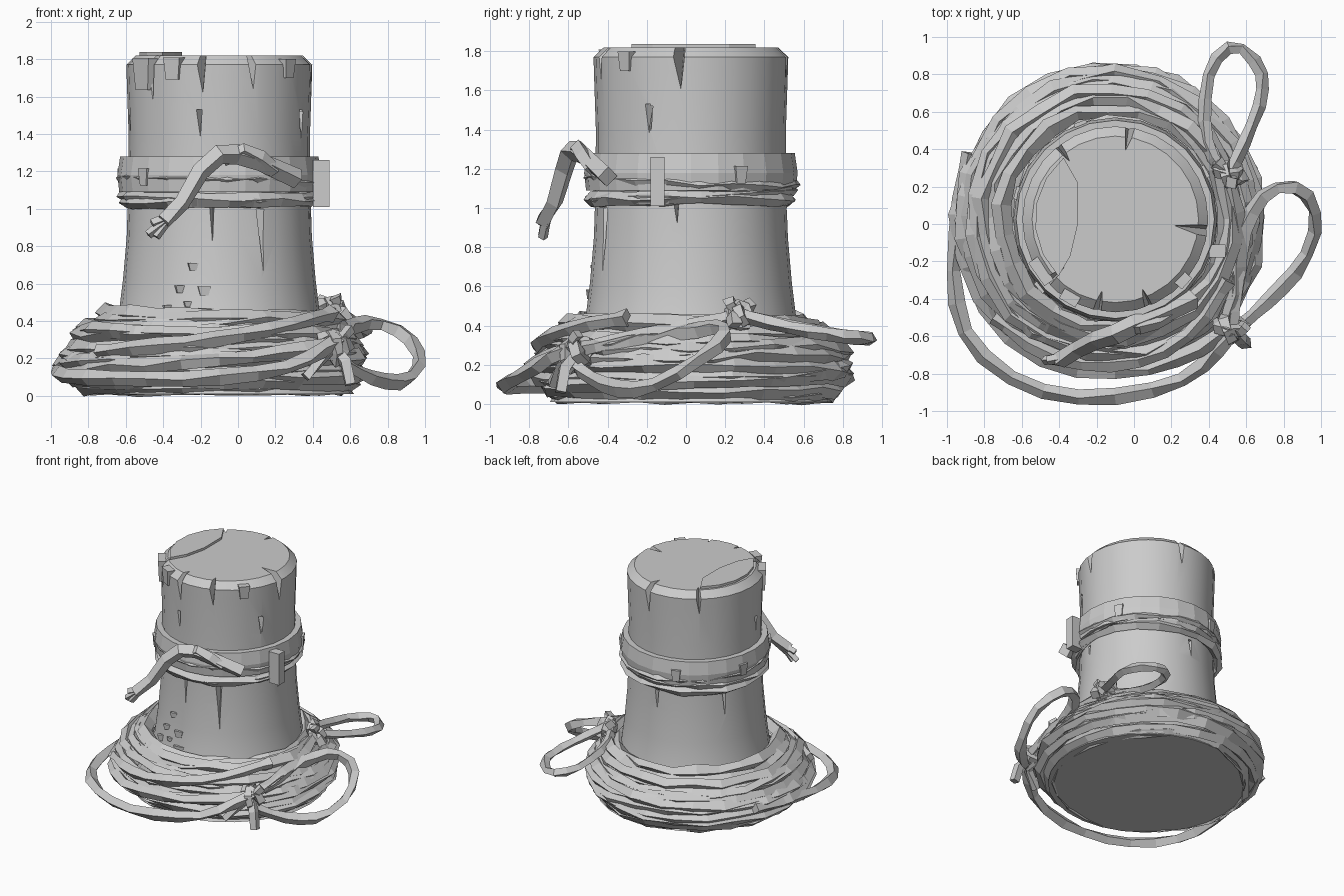
import bpy, bmesh, random
from math import sin, cos, pi, radians
from mathutils import Vector, Matrix

if "Cube" in bpy.data.objects:
    bpy.data.objects.remove(bpy.data.objects["Cube"])

random.seed(7)
CX, CY = -0.10, 0.025          # post axis
link = bpy.context.scene.collection.objects.link


def finish(name, bm):
    bmesh.ops.recalc_face_normals(bm, faces=bm.faces)
    me = bpy.data.meshes.new(name)
    bm.to_mesh(me)
    bm.free()
    ob = bpy.data.objects.new(name, me)
    link(ob)
    return ob


def lathe(name, profile, n, closed=False):
    bm = bmesh.new()
    rings = [[bm.verts.new((CX + r * cos(2 * pi * i / n), CY + r * sin(2 * pi * i / n), z))
              for i in range(n)] for r, z in profile]
    pairs = list(zip(rings, rings[1:])) + ([(rings[-1], rings[0])] if closed else [])
    for a, b in pairs:
        for i in range(n):
            bm.faces.new((a[i], a[(i + 1) % n], b[(i + 1) % n], b[i]))
    if not closed:
        bm.faces.new(rings[0])
        bm.faces.new(rings[-1])
    return finish(name, bm)


def rope(name, pts, rad=0.04, cyclic=False, smooth=0, jitter=0.25):
    """Four-sided rope along points, flat shaded and slightly twisted."""
    pts = [Vector(p) for p in pts]
    for _ in range(smooth):      # corner cutting
        out = [] if cyclic else [pts[0]]
        for a, b in zip(pts, pts[1:] + (pts[:1] if cyclic else [])):
            out += [a.lerp(b, .25), a.lerp(b, .75)]
        pts = out + ([] if cyclic else [pts[-1]])
    cu = bpy.data.curves.new(name + "_path", 'CURVE')
    cu.dimensions = '3D'
    cu.fill_mode = 'FULL'
    cu.bevel_depth = rad
    cu.bevel_resolution = 0
    cu.use_fill_caps = True
    sp = cu.splines.new('POLY')
    sp.points.add(len(pts) - 1)
    for q, p in zip(sp.points, pts):
        q.co = (*p, 1)
        q.radius = 1 + random.uniform(-jitter, jitter)
        q.tilt = random.uniform(-.3, .3)
    sp.use_cyclic_u = cyclic
    sp.use_smooth = False
    tmp = bpy.data.objects.new(name + "_tmp", cu)
    link(tmp)
    bpy.context.view_layer.update()
    me = bpy.data.meshes.new_from_object(tmp.evaluated_get(bpy.context.evaluated_depsgraph_get()))
    bpy.data.objects.remove(tmp)
    ob = bpy.data.objects.new(name, me)
    link(ob)
    return ob


def ring(name, r, z, tx=0, ty=0, n=22, rad=0.045, c=(-0.13, 0.03), wob=0.015):
    ph = random.random()
    pts = []
    for i in range(n):
        a = 2 * pi * (i + ph) / n
        rr = r + random.uniform(-wob, wob)
        pts.append((c[0] + rr * cos(a), c[1] + rr * sin(a),
                    max(rad, z + tx * cos(a) + ty * sin(a) + random.uniform(-wob, wob) * .5)))
    return rope(name, pts, rad, True)


def block(name, size, loc, ang=0, taper=1.0):
    bm = bmesh.new()
    bmesh.ops.create_cube(bm, size=1)
    for v in bm.verts:
        k = taper if v.co.z < 0 else 1
        v.co = Vector((v.co.x * size[0] * k, v.co.y * size[1] * k, v.co.z * size[2]))
    bmesh.ops.transform(bm, matrix=Matrix.Translation(loc) @ Matrix.Rotation(ang, 4, 'Z'), verts=bm.verts)
    return finish(name, bm)


# Wooden post with a flared foot and chamfered top
post = lathe("post", [(0.72, 0.01), (0.66, 0.10), (0.58, 0.28), (0.54, 0.42), (0.515, 0.62), (0.495, 0.85),
                      (0.487, 1.1), (0.485, 1.4), (0.495, 1.7), (0.497, 1.77), (0.445, 1.82)], 28)

# Wedge-shaped cracks: angle, top z, bottom z, width, depth, radius
cracks = [(258, 1.88, 1.56, .08, .13, .49), (257, 1.53, 1.29, .05, .06, .49), (290, 1.88, 1.58, .08, .12, .49),
          (333, 1.53, 1.28, .05, .06, .49), (352, 1.88, 1.57, .09, .22, .49), (334, 1.52, 1.3, .06, .06, .49),
          (296, 1.0, .57, .08, .07, .50), (265, 1.02, .73, .04, .06, .49), (351, 1.02, .87, .04, .06, .49),
          (80, 1.88, 1.55, .08, .15, .49), (127, 1.88, 1.6, .07, .13, .49), (222, 1.88, 1.5, .07, .14, .49),
          (150, 1.02, .72, .05, .06, .49), (90, 1.0, .8, .05, .06, .49), (190, 1.5, 1.28, .05, .06, .49)]
bm = bmesh.new()
for ang, zt, zb, w, d, r in cracks:
    a = radians(ang)
    o, t = Vector((cos(a), sin(a), 0)), Vector((-sin(a), cos(a), 0))
    P = lambda rr, s, z: bm.verts.new(Vector((CX, CY, z)) + o * rr + t * s)
    l, rt, inn = P(r + .06, -w * .65, zt), P(r + .06, w * .65, zt), P(r - d, w * .1, zt)
    tip = P(r + .03, w * .2, zb)
    for f in ((l, rt, inn), (l, rt, tip), (rt, inn, tip), (inn, l, tip)):
        bm.faces.new(f)
cutter = finish("crack_cutter", bm)
cutter.hide_render = True
mod = post.modifiers.new("cracks", 'BOOLEAN')
mod.operation, mod.object, mod.solver = 'DIFFERENCE', cutter, 'EXACT'
mod.use_self = True
bpy.context.view_layer.objects.active = post
post.select_set(True)
bpy.ops.object.modifier_apply(modifier=mod.name)
bpy.data.objects.remove(cutter)
bpy.ops.object.shade_smooth_by_angle(angle=radians(30))
post.select_set(False)

# Split layer on the left of the top, and a lifted splinter at its rim
bm = bmesh.new()
edge = [(CX + .43 * cos(radians(a)), CY + .43 * sin(radians(a))) for a in range(130, 226, 19)]
edge += [(-.34, -.17), (-.30, 0), (-.30, .22)]
f = bm.faces.new([bm.verts.new((x, y, 1.815)) for x, y in edge])
ext = bmesh.ops.extrude_face_region(bm, geom=[f])
for v in ext['geom']:
    if isinstance(v, bmesh.types.BMVert):
        v.co.z = 1.838
finish("top_split_layer", bm)
for a, h, z, w in ((215, .17, 1.72, .15), (240, .12, 1.75, .10), (318, .1, 1.75, .08)):
    t = radians(a)
    block("rim_splinter", (.06, w, h), (CX + .485 * cos(t), CY + .485 * sin(t), z), t, .75)

# Bark chips low on the front
for x, z, s in ((-.24, .69, .04), (-.18, .56, .05), (-.31, .57, .04), (-.37, .46, .05), (-.27, .49, .03), (-.17, .44, .06)):
    y = CY - ((.535 - (z - .45) * .08) ** 2 - (x - CX) ** 2) ** .5
    block("bark_chip", (s * 1.4, .02, s), (x, y, z), (x - CX) * -2, .6)

# Metal band with dents and a peg
band = lathe("band", [(.48, 1.09), (.535, 1.09), (.545, 1.18), (.53, 1.28), (.48, 1.28)], 24, True)
for a in (28, 110, 165, 222):
    t = radians(a)
    block("band_dent", (.04, .07, .09), (CX + .535 * cos(t), CY + .535 * sin(t), 1.17), t, .7)
block("peg", (.09, .07, .25), (.445, -.145, 1.135))

# Two rope turns under the band, with the loose frayed tail
for z, tx, ty in ((1.045, .01, 0), (1.065, -.01, .02), (1.14, -.015, -.02)):
    ring("post_rope", .515, z, tx, ty, 20, .035, (CX, CY), .008)
rope("rope_tail", [(.32, -.40, 1.16), (.12, -.50, 1.25), (.0, -.54, 1.29), (-.10, -.59, 1.29), (-.2, -.62, 1.2),
                   (-.30, -.67, 1.03), (-.40, -.73, .93)], .05, jitter=.1)
for dx, dz in ((-.1, -.06), (-.06, -.07), (-.08, .0)):
    rope("frayed_end", [(-.36, -.71, .96), (-.38 + dx, -.73, .92 + dz)], .025)
rope("tail_tuck", [(-.08, -.55, 1.26), (.03, -.55, 1.31), (.12, -.52, 1.27), (.2, -.48, 1.2)], .04)

# Main coil piled around the foot
for r, z in ((.70, .04), (.74, .08), (.78, .13), (.795, .18), (.78, .23), (.755, .27), (.72, .32),
             (.68, .36), (.63, .40), (.58, .42)):
    ring("coil_rope", r, z, random.uniform(-.02, .02), random.uniform(-.02, .02), wob=.018)
# Crossing, tilted turns
for r, z, tx, ty in ((.79, .16, -.05, .03), (.77, .22, .04, .05), (.73, .29, -.05, -.03), (.66, .36, .04, -.03)):
    ring("crossing_coil", r, z, tx, ty, 20, .042)
# Diagonal strands over the front
rope("front_strand", [(-.75, -.50, .24), (-.5, -.69, .26), (-.2, -.76, .29), (.1, -.72, .34), (.35, -.55, .40), (.5, -.3, .44)], .04, smooth=1)
rope("lower_strand", [(-.93, -.15, .12), (-.75, -.55, .15), (-.4, -.78, .17), (0, -.8, .2), (.3, -.7, .24), (.5, -.57, .27)], .04, smooth=1)

# Loose loops
rope("front_loop", [(-.88, .38, .2), (-.95, .05, .16), (-.97, -.35, .12), (-.88, -.65, .10), (-.58, -.88, .09), (-.2, -.94, .09),
                    (.2, -.87, .13), (.42, -.72, .22), (.53, -.57, .30)], .042, smooth=1, jitter=.15)
rope("right_loop", [(.52, -.58, .22), (.60, -.52, .15), (.75, -.38, .08), (.90, -.22, .07), (.99, .02, .19), (.90, .2, .33),
                    (.72, .19, .40), (.60, .02, .37), (.57, -.2, .34), (.52, -.55, .28)], .04, smooth=1, jitter=.15)
rope("back_loop", [(.49, .27, .45), (.40, .38, .43), (.37, .6, .38), (.41, .86, .34), (.54, .97, .33), (.68, .84, .34),
                   (.69, .68, .36), (.61, .48, .40), (.52, .28, .45)], .033, smooth=1, jitter=.15)
rope("knot_link", [(.48, -.58, .27), (.56, -.3, .33), (.56, 0, .38), (.50, .26, .45)], .04, smooth=1)


# Knots: two crossed wraps each, plus short ends
def knot(name, c, s, ends):
    for k, axis in enumerate(((1, .3, .2), (.2, 1, .5))):
        q = Vector((0, 0, 1)).rotation_difference(Vector(axis))
        rope(name, [Vector(c) + q @ Vector((s * cos(2 * pi * i / 7), s * .8 * sin(2 * pi * i / 7), .02 * k))
                    for i in range(7)], .036, True)
    for e in ends:
        rope(name + "_end", [c, Vector(c).lerp(Vector(e), .5) + Vector((.02, -.02, .02)), e], .035)


knot("front_knot", (.51, -.56, .26), .075, [(.60, -.64, .06), (.36, -.68, .10), (.60, -.55, .36)])
knot("back_knot", (.50, .27, .45), .06, [(.58, .25, .40), (.44, .33, .50), (.52, .22, .53)])
